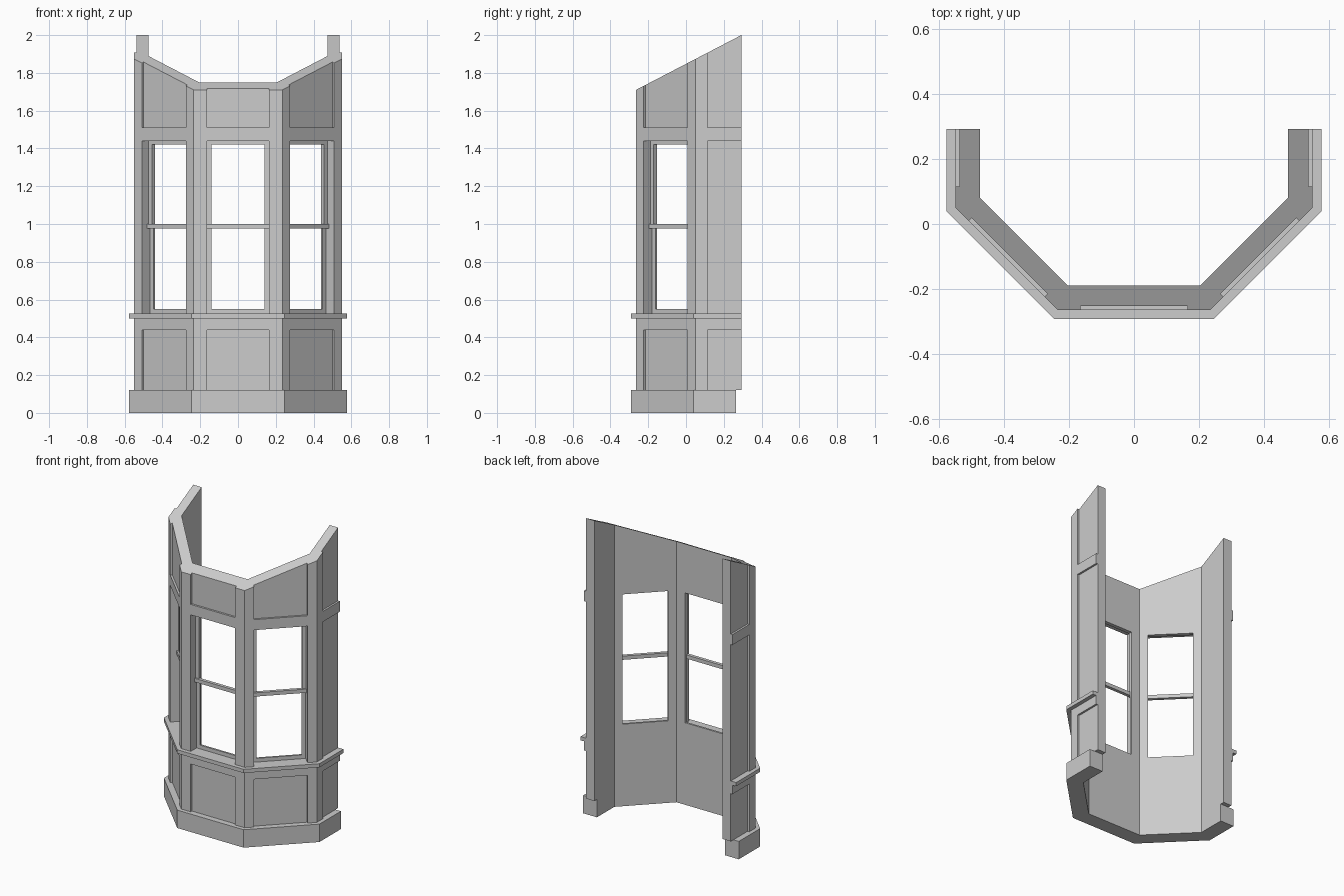
import bpy
import bmesh
from math import tan, radians
from mathutils import Vector

old = bpy.data.objects.get("Cube")
if old:
    bpy.data.objects.remove(old, do_unlink=True)

# One plain material for the whole bay
paint = bpy.data.materials.new("plain grey")
paint.use_nodes = True
GREY = (0.604, 0.604, 0.604, 1)
paint.diffuse_color = GREY
paint.node_tree.nodes["Principled BSDF"].inputs["Base Color"].default_value = GREY

# Plan of the bay
BACK = 0.293
SIDE, BEND, CORNER, FRONT = 0.55, 0.05, 0.235, -0.265
WALL = 0.075
PANEL_W, OPEN_W = 0.33, 0.28
PANEL_D, UPPER_D, LOWER_D = 0.013, 0.05, 0.062
MITRE = tan(radians(22.5))


def make_object(name, bm):
    bmesh.ops.recalc_face_normals(bm, faces=bm.faces)
    mesh = bpy.data.meshes.new(name)
    bm.to_mesh(mesh)
    bm.free()
    mesh.materials.append(paint)
    obj = bpy.data.objects.new(name, mesh)
    bpy.context.collection.objects.link(obj)
    return obj


def plan(d, back):
    """Bay outline set inward by d, with mitred corners."""
    half = [(CORNER - d * MITRE, FRONT + d), (SIDE - d, BEND + d * MITRE), (SIDE - d, back)]
    return [(-x, y) for x, y in reversed(half)] + half


def slope(y):
    return 2.0 + (y - BACK) * 0.52


def band(name, d0, d1, z0, z1=None, back=BACK):
    """Mitred strip around the bay; without z1 its top follows the roof slope."""
    bm = bmesh.new()
    stations = []
    for (ox, oy), (ix, iy) in zip(plan(d0, back), plan(d1, back)):
        zo, zi = (slope(oy), slope(iy)) if z1 is None else (z1, z1)
        stations.append([bm.verts.new(p) for p in
                         ((ox, oy, z0), (ix, iy, z0), (ix, iy, zi), (ox, oy, zo))])
    for a, b in zip(stations, stations[1:]):
        for i in range(4):
            j = (i + 1) % 4
            bm.faces.new((a[i], a[j], b[j], b[i]))
    bm.faces.new(stations[0])
    bm.faces.new(stations[-1])
    return make_object(name, bm)


def add_box(bm, facet, width, d0, d1, z0, z1):
    """Box on a wall facet, from depth d0 to d1 behind the wall face."""
    centre, along, inward = facet
    corners = []
    for z in (z0, z1):
        for s, d in ((-1, d0), (1, d0), (1, d1), (-1, d1)):
            p = centre + along * (s * width / 2) + inward * d
            corners.append(bm.verts.new((p.x, p.y, z)))
    lo, hi = corners[:4], corners[4:]
    bm.faces.new(lo)
    bm.faces.new(hi)
    for i in range(4):
        j = (i + 1) % 4
        bm.faces.new((lo[i], lo[j], hi[j], hi[i]))


def cut(target, name, bm):
    cutter = make_object(name, bm)
    cutter.hide_render = True
    mod = target.modifiers.new(name, 'BOOLEAN')
    mod.operation = 'DIFFERENCE'
    mod.solver = 'EXACT'
    mod.object = cutter
    graph = bpy.context.evaluated_depsgraph_get()
    mesh = bpy.data.meshes.new_from_object(target.evaluated_get(graph))
    target.modifiers.clear()
    target.data = mesh
    bpy.data.objects.remove(cutter, do_unlink=True)


# Facets: centre, direction along the wall, direction into the wall
diag = 0.5 ** 0.5
mid_x, mid_y = (SIDE + CORNER) / 2, (BEND + FRONT) / 2
windows = {"front": (Vector((0, FRONT)), Vector((1, 0)), Vector((0, 1)))}
returns = []
for side, s in (("left", 1), ("right", -1)):
    windows[side] = (Vector((s * mid_x, mid_y)), Vector((s * diag, diag)),
                     Vector((-s * diag, diag)))
    # Panels of the side returns run past the back edge
    returns.append((Vector((s * SIDE, 0.265)), Vector((0, 1)), Vector((-s, 0))))

# Wall with recessed panels and window openings
wall = band("bay_wall", 0, WALL, 0.12)
recesses, openings = bmesh.new(), bmesh.new()
for facet in windows.values():
    add_box(recesses, facet, PANEL_W, -0.02, PANEL_D, 0.05, 0.44)
    add_box(recesses, facet, PANEL_W, -0.02, LOWER_D, 0.525, 1.44)
    add_box(recesses, facet, PANEL_W, -0.02, PANEL_D, 1.51, 2.2)
    add_box(openings, facet, OPEN_W, -0.02, 0.12, 0.55, 1.42)
for facet in returns:
    for z0, z1 in ((0.05, 0.44), (0.525, 1.44), (1.51, 2.2)):
        add_box(recesses, facet, 0.3, -0.02, PANEL_D, z0, z1)
cut(wall, "recess_cutter", recesses)
cut(wall, "opening_cutter", openings)

# Plinth and sill
band("plinth", -0.027, WALL, 0, 0.12, back=0.265)
band("sill", -0.027, 0.005, 0.5, 0.525)

# Upper sash frames and meeting rails
stile = (PANEL_W - OPEN_W) / 2
for side, (centre, along, inward) in windows.items():
    bm = bmesh.new()
    for s in (-1, 1):
        edge = centre + along * (s * (PANEL_W - stile) / 2)
        add_box(bm, (edge, along, inward), stile, UPPER_D, LOWER_D, 1.0, 1.42)
    add_box(bm, (centre, along, inward), PANEL_W, UPPER_D, LOWER_D, 1.42, 1.44)
    make_object(side + "_upper_sash", bm)
    bm = bmesh.new()
    add_box(bm, (centre, along, inward), PANEL_W, 0.04, LOWER_D, 0.975, 1.0)
    make_object(side + "_meeting_rail", bm)
